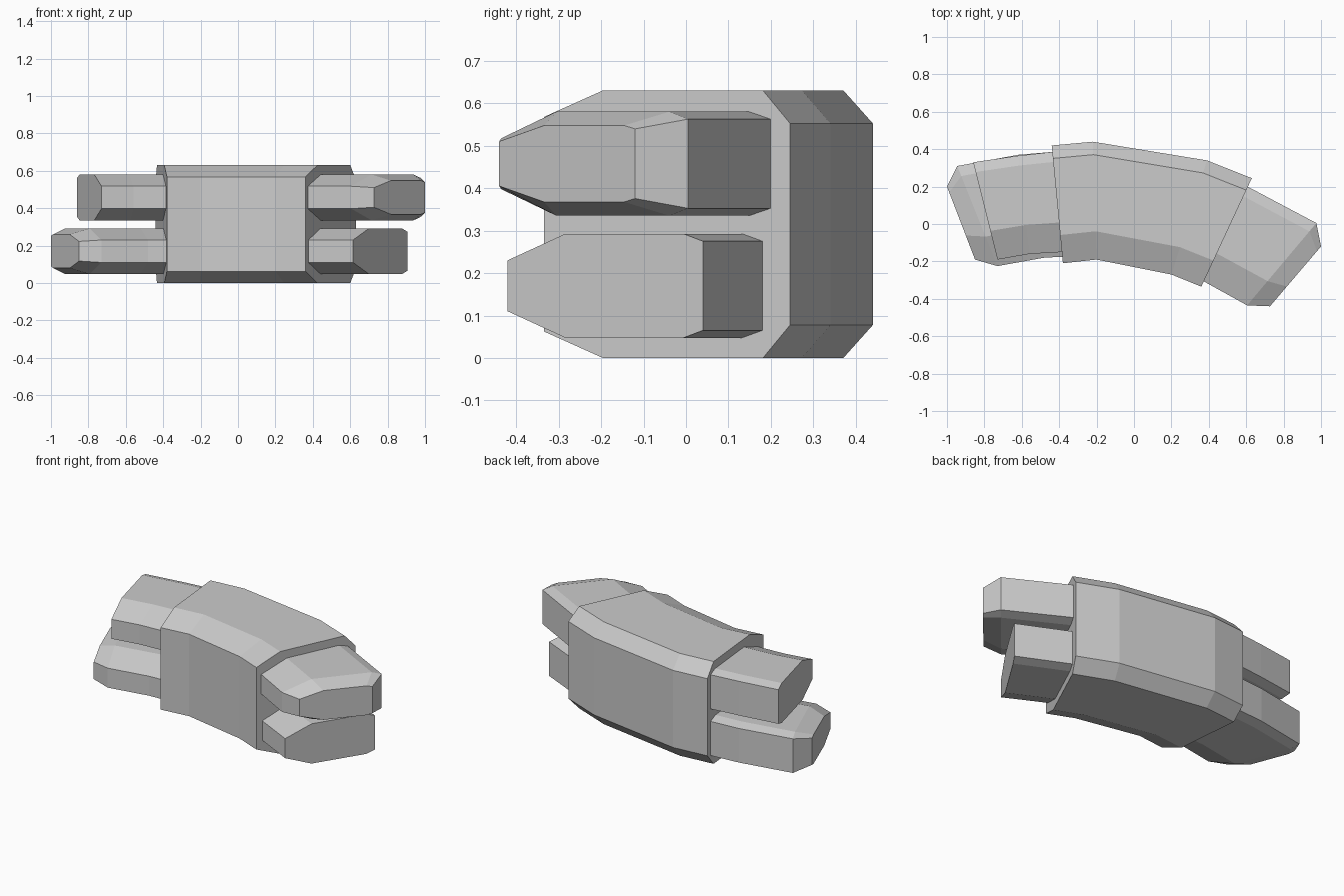
import bpy
import bmesh
from mathutils import Vector

if "Cube" in bpy.data.objects:
    bpy.data.objects.remove(bpy.data.objects["Cube"])


def ring(bm, front, back, zc, halves, fracs):
    """Octagonal cross-section: front edge, top, back edge, bottom."""
    f, b = Vector(front), Vector(back)
    hf, h, hb = halves
    stations = list(zip((0, fracs[0], fracs[1], 1), (hf, h, h, hb)))
    upper = [(f.lerp(b, t), z) for t, z in stations]
    pts = [(p.x, p.y, zc + z) for p, z in upper]
    pts += [(p.x, p.y, zc - z) for p, z in reversed(upper)]
    return [bm.verts.new(p) for p in pts]


def loft(name, zc, sections):
    """Skin the cross-sections and cap both ends."""
    bm = bmesh.new()
    rings = [ring(bm, f, b, zc, *shape) for f, b, shape in sections]
    for r0, r1 in zip(rings, rings[1:]):
        for i in range(8):
            j = (i + 1) % 8
            bm.faces.new((r0[i], r0[j], r1[j], r1[i]))
    bm.faces.new(rings[0])
    bm.faces.new(list(reversed(rings[-1])))
    bmesh.ops.recalc_face_normals(bm, faces=bm.faces)
    mesh = bpy.data.meshes.new(name)
    bm.to_mesh(mesh)
    bm.free()
    obj = bpy.data.objects.new(name, mesh)
    bpy.context.collection.objects.link(obj)
    return obj


# (front, full, back half heights), (chamfer positions across the section)
SLEEVE = ((0.2525, 0.315, 0.2375), (0.24, 0.89))
BAR = ((0.06, 0.1225, 0.105), (0.295, 0.9))
TIP = ((0.0525, 0.09, 0.082), (0.33, 0.92))

# Wide curved sleeve around the middle
loft("sleeve", 0.315, [
    ((-0.38, -0.21), (-0.44, 0.42), SLEEVE),
    ((-0.20, -0.19), (-0.22, 0.44), SLEEVE),
    ((0.20, -0.27), (0.39, 0.34), SLEEVE),
    ((0.36, -0.335), (0.63, 0.245), SLEEVE),
])

# Upper bar, blunt on the left and tapered on the right
loft("upper_bar", 0.4575, [
    ((-0.73, -0.19), (-0.86, 0.33), BAR),
    ((-0.56, -0.16), (-0.62, 0.365), BAR),
    ((-0.39, -0.15), (-0.44, 0.385), BAR),
    ((-0.20, -0.13), (-0.22, 0.39), BAR),
    ((0.21, -0.22), (0.385, 0.29), BAR),
    ((0.37, -0.305), (0.607, 0.20), BAR),
    ((0.605, -0.435), (0.975, 0.005), BAR),
    ((0.727, -0.44), (1.0, -0.12), TIP),
])

# Lower bar, tapered on the left and blunt on the right
loft("lower_bar", 0.17, [
    ((-0.85, -0.19), (-1.0, 0.2), TIP),
    ((-0.73, -0.225), (-0.945, 0.31), BAR),
    ((-0.48, -0.18), (-0.62, 0.37), BAR),
    ((-0.38, -0.175), (-0.44, 0.385), BAR),
    ((-0.20, -0.15), (-0.22, 0.39), BAR),
    ((0.21, -0.22), (0.385, 0.28), BAR),
    ((0.375, -0.30), (0.60, 0.18), BAR),
    ((0.615, -0.42), (0.905, 0.04), BAR),
])
